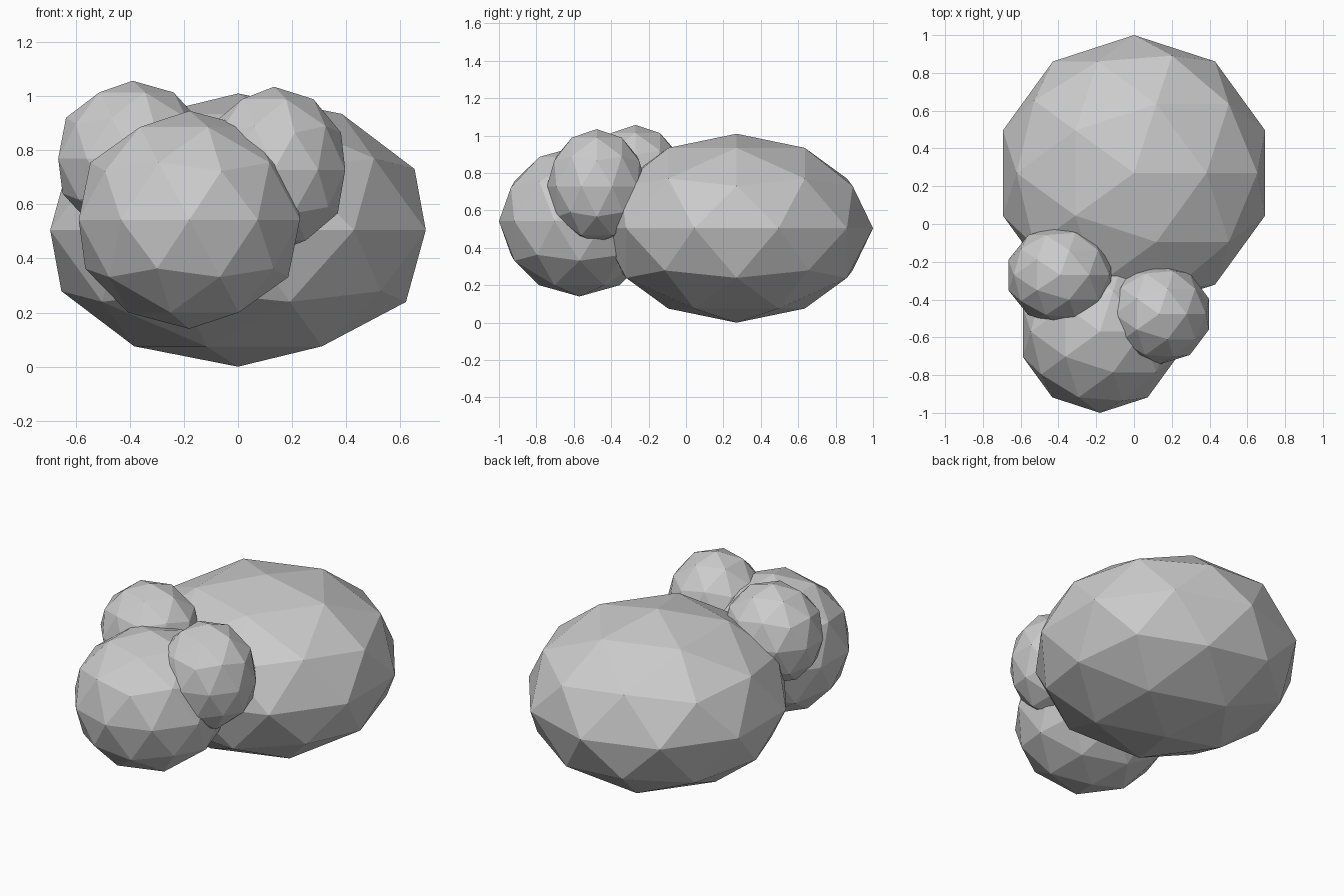
import bpy

# Remove the default cube
cube = bpy.data.objects.get("Cube")
if cube:
    bpy.data.objects.remove(cube, do_unlink=True)

# Single plain grey
GREY = (0.6, 0.6, 0.6, 1.0)
grey = bpy.data.materials.new("plain_grey")
grey.use_nodes = True
grey.diffuse_color = GREY
for node in grey.node_tree.nodes:
    if node.type == 'BSDF_PRINCIPLED':
        node.inputs["Base Color"].default_value = GREY


def faceted_ball(name, centre, radii):
    """Low-poly ball stretched to the given radii, flat shaded."""
    bpy.ops.mesh.primitive_ico_sphere_add(subdivisions=2, radius=1, location=centre)
    ball = bpy.context.object
    ball.name = name
    ball.scale = radii
    bpy.ops.object.transform_apply(location=False, rotation=False, scale=True)
    bpy.ops.object.shade_flat()
    ball.data.materials.append(grey)
    return ball


# Large body at the back
faceted_ball("body", (0, 0.27, 0.505), (0.73, 0.73, 0.505))
# Head at the front, set off to the right
faceted_ball("head", (-0.18, -0.57, 0.543), (0.43, 0.43, 0.403))
# Ears
faceted_ball("left_ear", (0.133, -0.477, 0.728), (0.277, 0.267, 0.307))
faceted_ball("right_ear", (-0.39, -0.27, 0.769), (0.289, 0.262, 0.288))
